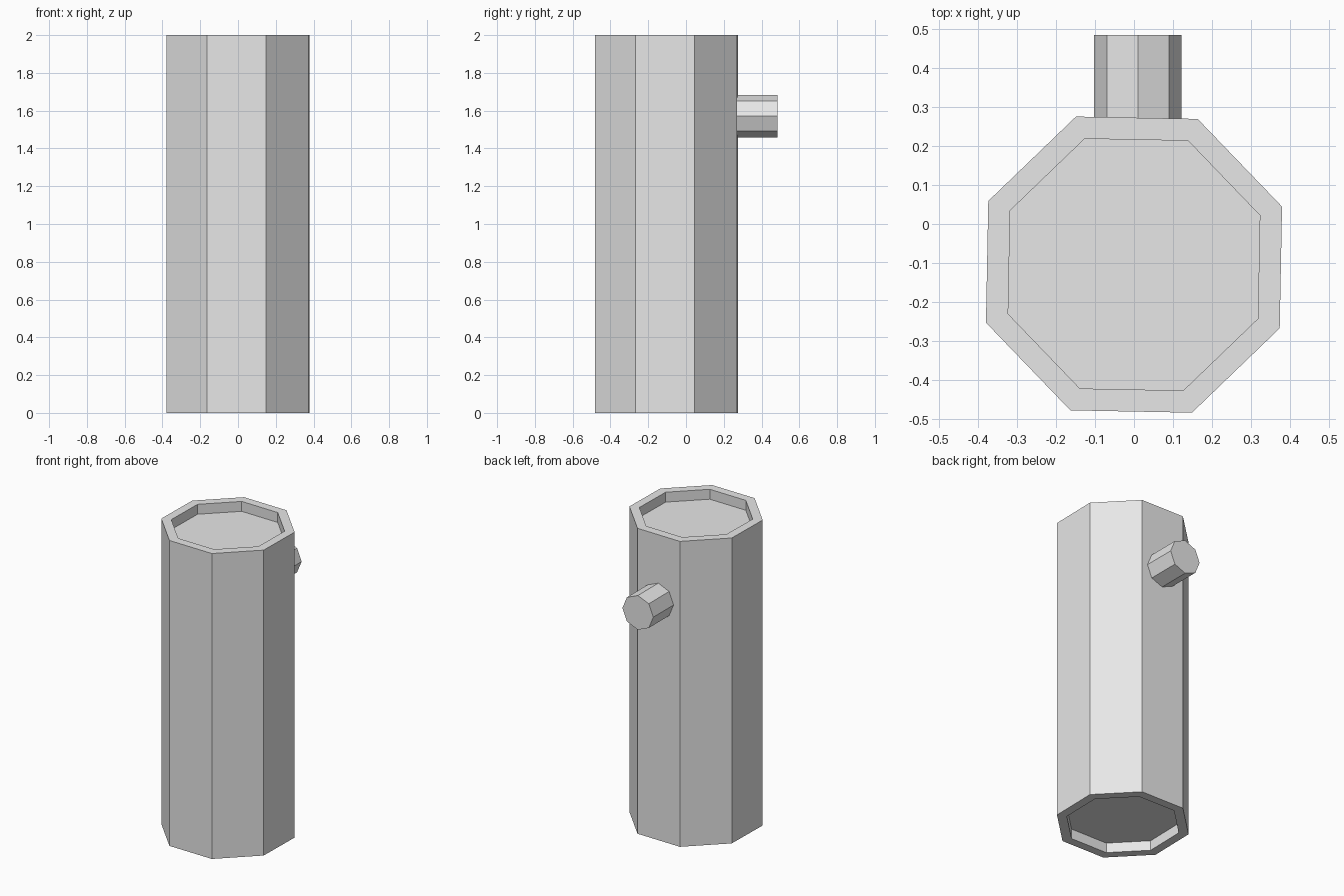
import bpy, bmesh, math
from mathutils import Matrix, Vector

cube = bpy.data.objects.get("Cube")
if cube:
    bpy.data.objects.remove(cube, do_unlink=True)

SIDES = 8
GREY = (0.8, 0.8, 0.8, 1.0)

mat = bpy.data.materials.new("light grey")
mat.use_nodes = True
mat.diffuse_color = GREY
mat.node_tree.nodes["Principled BSDF"].inputs["Base Color"].default_value = GREY


def lathe(name, profile, turn, matrix):
    """Stack octagonal rings of (radius, height), capped at both ends."""
    bm = bmesh.new()
    rings = []
    for radius, height in profile:
        angles = [turn + math.tau * i / SIDES for i in range(SIDES)]
        rings.append([bm.verts.new((radius * math.cos(a), radius * math.sin(a), height))
                      for a in angles])
    for low, high in zip(rings, rings[1:]):
        for i in range(SIDES):
            j = (i + 1) % SIDES
            bm.faces.new((low[i], low[j], high[j], high[i]))
    bm.faces.new(rings[0][::-1])
    bm.faces.new(rings[-1])
    bmesh.ops.recalc_face_normals(bm, faces=bm.faces)
    mesh = bpy.data.meshes.new(name)
    bm.to_mesh(mesh)
    bm.free()
    mesh.materials.append(mat)
    obj = bpy.data.objects.new(name, mesh)
    obj.matrix_world = matrix
    bpy.context.collection.objects.link(obj)
    return obj


# Octagonal body with a recessed panel at each end
outer, inner, depth, height = 0.407, 0.346, 0.065, 2.0
lathe("body",
      [(inner, depth), (inner, 0), (outer, 0),
       (outer, height), (inner, height), (inner, height - depth)],
      math.radians(21.4), Matrix.Translation(Vector((0, -0.104, 0))))

# Short peg sticking out of the back
lathe("back_peg", [(0.112, 0), (0.112, 0.234)], 0,
      Matrix.Translation(Vector((0.01, 0.25, 1.571))) @ Matrix.Rotation(-math.pi / 2, 4, 'X'))
